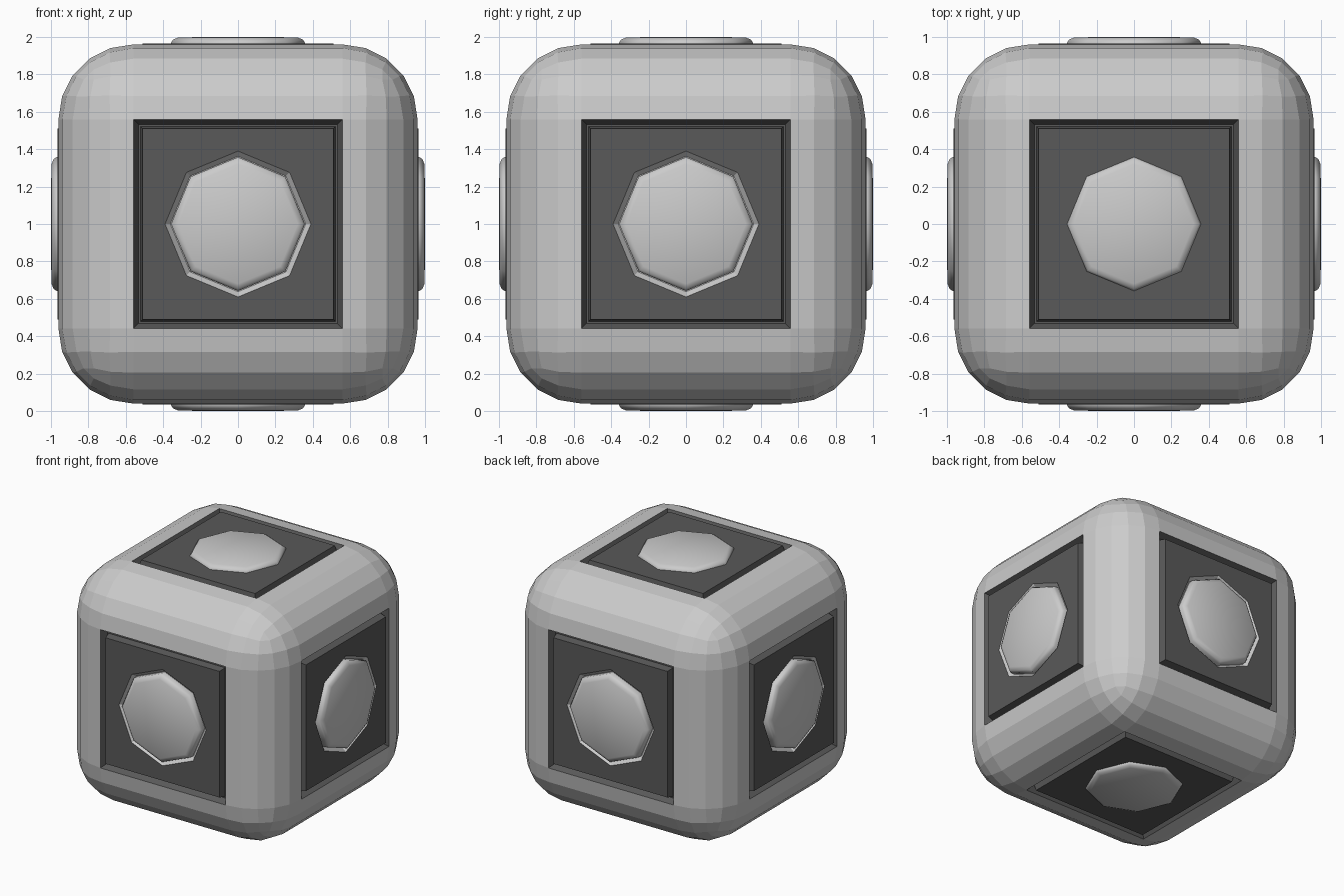
import bpy, bmesh
from math import radians, cos, sin, pi
from mathutils import Matrix

if "Cube" in bpy.data.objects:
    bpy.data.objects.remove(bpy.data.objects["Cube"])

CENTRE = Matrix.Translation((0, 0, 1))
dark = bpy.data.materials.new("dark_panel")
dark.diffuse_color = (0.1, 0.1, 0.1, 1)
dark.use_nodes = True
dark.node_tree.nodes["Principled BSDF"].inputs["Base Color"].default_value = dark.diffuse_color
grey = bpy.data.materials.new("light_grey")
grey.diffuse_color = (0.8, 0.8, 0.8, 1)
grey.use_nodes = True
grey.node_tree.nodes["Principled BSDF"].inputs["Base Color"].default_value = grey.diffuse_color


def octagon(r, z):
    return [(r * cos(i * pi / 4), r * sin(i * pi / 4), z) for i in range(8)]


def square(h, z):
    # eight points (corners and edge middles) that line up with an octagon
    return [(h * round(cos(i * pi / 4)), h * round(sin(i * pi / 4)), z) for i in range(8)]


def finish(bm, name, matrix, mats, smooth=False):
    mesh = bpy.data.meshes.new(name)
    bm.to_mesh(mesh)
    bm.free()
    for m in mats:
        mesh.materials.append(m)
    for p in mesh.polygons:
        p.use_smooth = smooth
    ob = bpy.data.objects.new(name, mesh)
    ob.matrix_world = matrix
    bpy.context.collection.objects.link(ob)
    return ob


def loft(name, rings, matrix, mats=(), grey_from=99, smooth=False):
    bm = bmesh.new()
    loops = [[bm.verts.new(p) for p in ring] for ring in rings]
    for k, (a, b) in enumerate(zip(loops, loops[1:])):
        for i in range(8):
            j = (i + 1) % 8
            f = bm.faces.new((a[i], a[j], b[j], b[i]))
            f.material_index = int(k >= grey_from)
    cap = bm.faces.new(loops[-1])
    cap.material_index = int(len(rings) - 1 >= grey_from)
    if smooth:
        bmesh.ops.poke(bm, faces=[cap])
    return finish(bm, name, matrix, mats, smooth)


# Rounded cube body with a sunken dark square on each face
bm = bmesh.new()
bmesh.ops.create_cube(bm, size=1.92)
bmesh.ops.bevel(bm, geom=bm.edges[:], offset=0.4, offset_type='OFFSET',
                segments=5, profile=0.5, affect='EDGES')
flats = [f for f in bm.faces if f.calc_area() > 1.0]
walls = bmesh.ops.inset_individual(bm, faces=flats, thickness=0.038, depth=-0.05)["faces"]
for f in flats + walls:
    f.material_index = 1
finish(bm, "body", CENTRE, (grey, dark))

# Panel and button on each of the six faces
SIDES = {
    "top": Matrix(),
    "bottom": Matrix.Rotation(pi, 4, 'X'),
}
for i, side in enumerate(("front", "right", "back", "left")):
    SIDES[side] = Matrix.Rotation(i * pi / 2, 4, 'Z') @ Matrix.Rotation(radians(90), 4, 'X')

for side, turn in SIDES.items():
    rings = [square(0.523, 0.905), square(0.51, 0.966)]
    if side not in ("top", "bottom"):
        # octagonal socket around the side buttons
        rings += [octagon(0.39, 0.966), octagon(0.362, 0.935)]
    loft(side + "_panel", rings, CENTRE @ turn, (dark, grey), grey_from=2)
    loft(side + "_button",
         [octagon(0.358, 0.93), octagon(0.358, 0.97), octagon(0.347, 0.985), octagon(0.32, 0.998)],
         CENTRE @ turn, smooth=True)
    bpy.data.objects[side + "_button"].data.vertices[-1].co.z = 1.0
